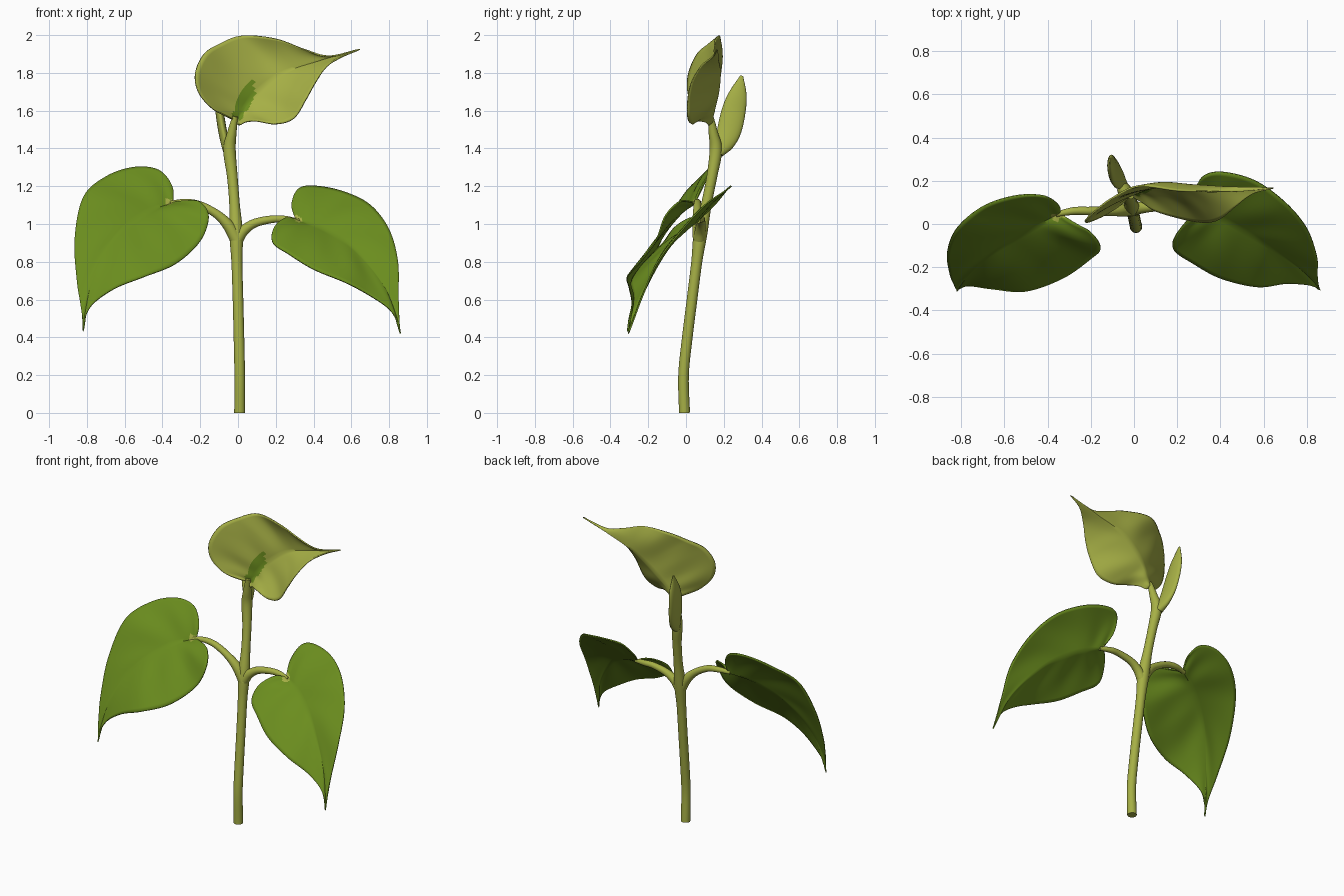
import bpy, bmesh, math
from mathutils import Vector

if "Cube" in bpy.data.objects:
    bpy.data.objects.remove(bpy.data.objects["Cube"])


def material(name, rgb):
    m = bpy.data.materials.new(name)
    m.diffuse_color = (*rgb, 1)
    m.use_nodes = True
    m.node_tree.nodes["Principled BSDF"].inputs["Base Color"].default_value = m.diffuse_color
    return m


GREEN = material("leaf green", (0.145, 0.265, 0.013))
OLIVE = material("young olive green", (0.38, 0.43, 0.06))


def spline(pts, t):
    """Catmull-Rom point at t in 0..1 along a list of tuples."""
    p = [Vector(q) for q in pts]
    f = min(max(t, 0), 1) * (len(p) - 1)
    i = min(int(f), len(p) - 2)
    f -= i
    b, c = p[i], p[i + 1]
    a = p[i - 1] if i else b * 2 - c
    d = p[i + 2] if i + 2 < len(p) else c * 2 - b
    return (b * 2 + (c - a) * f + (a * 2 - b * 5 + c * 4 - d) * f ** 2
            + (b * 3 - a - c * 3 + d) * f ** 3) / 2


def finish(name, bm, mats, front=None):
    bmesh.ops.remove_doubles(bm, verts=bm.verts, dist=0.0004)
    bmesh.ops.recalc_face_normals(bm, faces=bm.faces)
    if front and sum(f.normal.dot(front) for f in bm.faces) < 0:
        bmesh.ops.reverse_faces(bm, faces=bm.faces)
    me = bpy.data.meshes.new(name)
    bm.to_mesh(me)
    bm.free()
    ob = bpy.data.objects.new(name, me)
    bpy.context.collection.objects.link(ob)
    for m in mats:
        me.materials.append(m)
    bpy.ops.object.select_all(action='DESELECT')
    bpy.context.view_layer.objects.active = ob
    ob.select_set(True)
    bpy.ops.object.shade_smooth_by_angle(angle=math.radians(50))
    return ob


def tube(name, path, radii, ref, rings=40, sides=20):
    """Sweep an ellipse; radii are (along ref, across ref) pairs."""
    bm = bmesh.new()
    loops = []
    for i in range(rings + 1):
        t = i / rings
        c = spline(path, t)
        tan = (spline(path, t + 0.01) - spline(path, t - 0.01)).normalized()
        side = (Vector(ref) - tan * tan.dot(Vector(ref))).normalized()
        up = tan.cross(side)
        r = spline(radii, t)
        loops.append([bm.verts.new(c + side * r[0] * math.cos(a) + up * r[1] * math.sin(a))
                      for a in (2 * math.pi * k / sides for k in range(sides))])
    for p, q in zip(loops, loops[1:]):
        for k in range(sides):
            j = (k + 1) % sides
            bm.faces.new((p[k], p[j], q[j], q[k]))
    bm.faces.new(loops[0])
    bm.faces.new(loops[-1])
    return finish(name, bm, [OLIVE])


def leaf(name, mid, edge_a, edge_b, normal, bulge, mats, patch, rows=80, half=14):
    """Heart-shaped blade: two edges from notch to tip, joined to the midrib.
    The patch colour is on the front only."""
    bm = bmesh.new()
    n = Vector(normal).normalized()
    grid = []
    for i in range(rows + 1):
        t = i / rows
        m = spline(mid, t ** 1.6)
        row = []
        for k in range(-half, half + 1):
            u = abs(k) / half
            e = spline([mid[0]] + (edge_a if k < 0 else edge_b) + [mid[-1]], t)
            swell = math.sin(math.pi * u) * math.sin(math.pi * t) ** 0.7 * min(1, 1.6 * (1 - t))
            vein = math.sin(t * 34 - u * 3) * 0.004 * swell
            row.append(bm.verts.new(m.lerp(e, u) + n * (bulge * swell + vein)))
        grid.append(row)
    for p, q in zip(grid, grid[1:]):
        for k in range(2 * half):
            f = bm.faces.new((p[k], p[k + 1], q[k + 1], q[k]))
            f.material_index = 1 if patch(f.calc_center_median()) else 0
    ob = finish(name, bm, mats + [mats[0], mats[0]], Vector((0, -1, 0.3)))
    s = ob.modifiers.new("thickness", 'SOLIDIFY')
    s.thickness = 0.008
    s.offset = 0
    s.material_offset = 2
    return ob


# stem with a swollen joint where the leaf stalks leave it
tube("stem",
     [(0.009, -0.008, 0), (0.009, -0.013, 0.2), (0.005, 0.007, 0.4), (0, 0.032, 0.6),
      (-0.006, 0.057, 0.8), (-0.01, 0.077, 0.95), (-0.018, 0.107, 1.1), (-0.03, 0.137, 1.25),
      (-0.045, 0.158, 1.39), (-0.033, 0.145, 1.48), (-0.015, 0.13, 1.57)],
     [(r, r) for r in (.029, .028, .028, .028, .029, .036, .028, .028, .033, .025, .015)],
     (1, 0, 0), rings=60)

# leaf stalks
tube("left_stalk", [(-0.005, 0.07, 0.91), (-0.05, 0.065, 0.99), (-0.11, 0.06, 1.05),
                    (-0.2, 0.06, 1.1), (-0.28, 0.06, 1.115), (-0.36, 0.045, 1.11)],
     [(r, r) for r in (.034, .03, .023, .02, .018, .012)], (0, 1, 0))
tube("right_stalk", [(-0.01, 0.07, 0.91), (0.03, 0.075, 0.965), (0.09, 0.08, 1.005),
                     (0.18, 0.08, 1.025), (0.25, 0.08, 1.025), (0.325, 0.065, 1.015)],
     [(r, r) for r in (.034, .028, .023, .02, .018, .012)], (0, 1, 0))

# folded young leaf bud behind the stem top
tube("leaf_bud", [(-0.05, 0.175, 1.37), (-0.067, 0.207, 1.43), (-0.083, 0.23, 1.5),
                  (-0.098, 0.253, 1.6), (-0.106, 0.275, 1.69), (-0.112, 0.295, 1.785)],
     [(.024, .022), (.024, .05), (.023, .064), (.022, .063), (.018, .047), (.004, .008)],
     (1, 0, 0))


def near(base, r):
    return lambda c: (c - Vector(base)).length < r * (1 + 0.35 * math.sin(90 * c.x + 60 * c.z))


# lower left leaf
leaf("left_leaf",
     [(-.345, .05, 1.11), (-.5, -.03, 1.05), (-.66, -.13, .92), (-.775, -.245, .69), (-.82, -.31, .43)],
     [(-.35, .09, 1.2), (-.42, .13, 1.285), (-.55, .13, 1.3), (-.7, .08, 1.25), (-.82, -.02, 1.14),
      (-.865, -.13, .92), (-.853, -.23, .7), (-.833, -.28, .57), (-.824, -.3, .5)],
     [(-.28, .01, 1.12), (-.2, -.04, 1.115), (-.155, -.11, 1.04), (-.2, -.16, .91), (-.33, -.25, .79),
      (-.5, -.31, .72), (-.65, -.3, .66), (-.765, -.285, .58), (-.81, -.3, .5)],
     (0, -0.75, 0.65), 0.012, [GREEN, OLIVE], near((-.35, .045, 1.11), 0.03))

# lower right leaf
leaf("right_leaf",
     [(.31, .07, 1.02), (.46, 0, .965), (.62, -.1, .86), (.78, -.215, .655), (.86, -.305, .42)],
     [(.285, .15, 1.1), (.32, .22, 1.185), (.41, .24, 1.2), (.56, .2, 1.17), (.7, .1, 1.1),
      (.8, -.02, .97), (.847, -.15, .8), (.85, -.23, .62), (.854, -.275, .5)],
     [(.25, .02, 1.03), (.19, -.06, .98), (.185, -.12, .9), (.27, -.18, .84), (.4, -.25, .76),
      (.57, -.29, .69), (.7, -.275, .62), (.8, -.28, .55), (.845, -.295, .48)],
     (0, -0.75, 0.65), 0.012, [GREEN, OLIVE], near((.315, .065, 1.02), 0.03))


# cupped top leaf, with a green blotch running up from its base
def blotch(c):
    x, z = c.x - 0.033, c.z - 1.655
    along, across = x * 0.4 + z * 0.92, x * 0.92 - z * 0.4
    wobble = 1 + 0.35 * math.sin(along * 80) * math.cos(across * 120)
    return (along / 0.115) ** 2 + (across / 0.042) ** 2 < wobble


leaf("top_leaf",
     [(-.015, .135, 1.55), (.1, .17, 1.69), (.25, .18, 1.8), (.44, .17, 1.865), (.645, .165, 1.925)],
     [(-.06, .09, 1.57), (-.14, .04, 1.615), (-.21, .01, 1.7), (-.225, .015, 1.8), (-.18, .06, 1.9),
      (-.1, .12, 1.953), (.02, .175, 1.997), (.2, .155, 1.98), (.35, .15, 1.925), (.48, .15, 1.888)],
     [(.005, .12, 1.525), (.04, .1, 1.54), (.1, .06, 1.545), (.2, .03, 1.53), (.295, .01, 1.56),
      (.36, .01, 1.66), (.41, .03, 1.75), (.47, .08, 1.835), (.55, .14, 1.885)],
     (0, 1, 0), 0.02, [OLIVE, GREEN], blotch)
